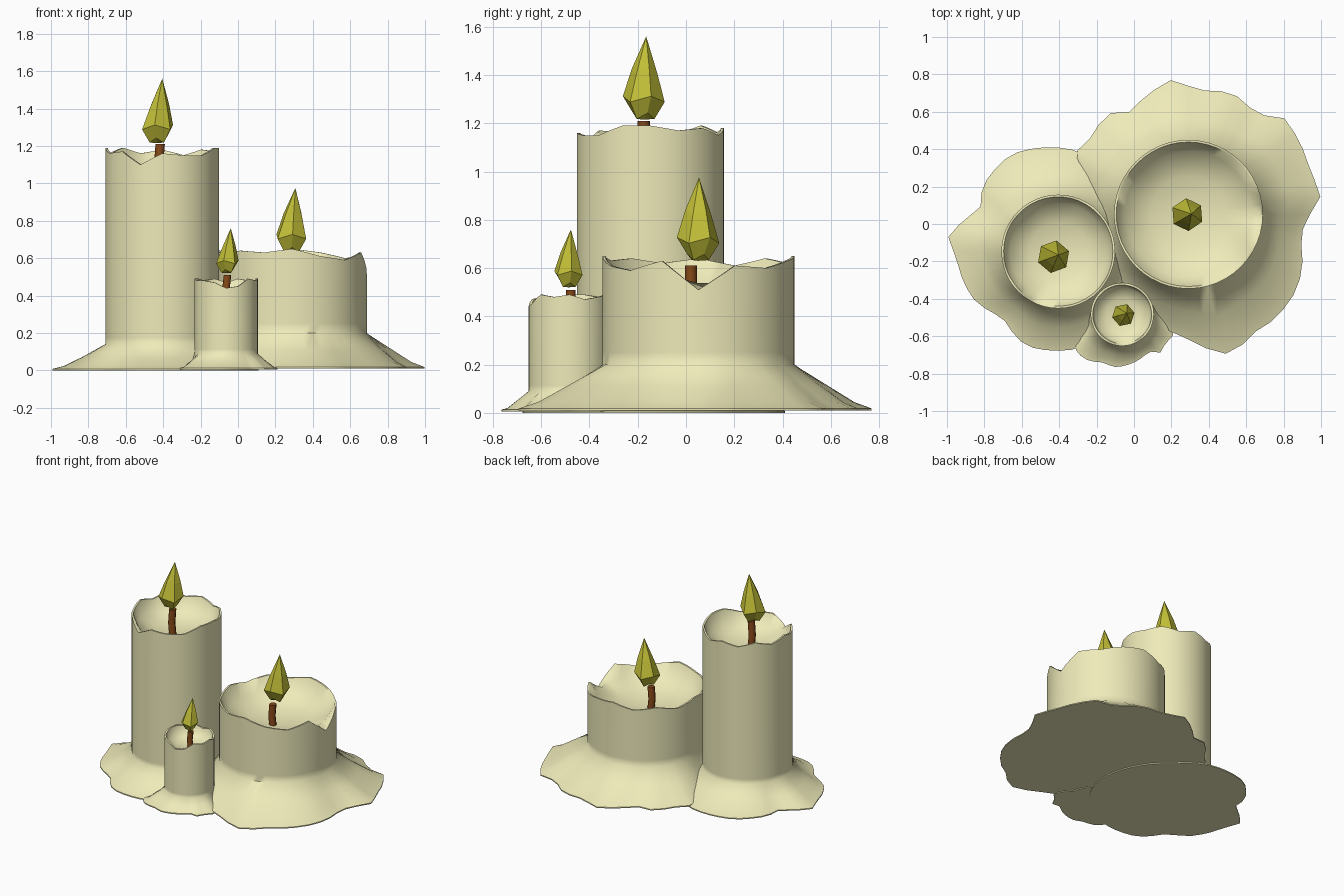
import bpy, bmesh, math

if "Cube" in bpy.data.objects:
    bpy.data.objects.remove(bpy.data.objects["Cube"])

SEG = 48


def material(name, color):
    m = bpy.data.materials.new(name)
    m.diffuse_color = (*color, 1)
    m.use_nodes = True
    m.node_tree.nodes["Principled BSDF"].inputs["Base Color"].default_value = m.diffuse_color
    return m


WAX = material("wax", (0.86, 0.83, 0.49))
WICK = material("wick", (0.25, 0.07, 0.01))
FLAME = material("flame", (0.56, 0.54, 0.04))


def lofted(name, rings, bottom, top, mat, smooth):
    """Skin a stack of closed rings and fan both ends to a point."""
    bm = bmesh.new()
    loops = [[bm.verts.new(p) for p in r] for r in rings]
    n = len(loops[0])
    lo, hi = bm.verts.new(bottom), bm.verts.new(top)
    for i in range(n):
        j = (i + 1) % n
        for a, b in zip(loops, loops[1:]):
            bm.faces.new((a[i], a[j], b[j], b[i]))
        bm.faces.new((lo, loops[0][j], loops[0][i]))
        bm.faces.new((hi, loops[-1][i], loops[-1][j]))
    bmesh.ops.recalc_face_normals(bm, faces=bm.faces)
    me = bpy.data.meshes.new(name)
    bm.to_mesh(me)
    bm.free()
    me.materials.append(mat)
    ob = bpy.data.objects.new(name, me)
    bpy.context.collection.objects.link(ob)
    if smooth:
        bpy.ops.object.select_all(action='DESELECT')
        ob.select_set(True)
        bpy.context.view_layer.objects.active = ob
        bpy.ops.object.shade_smooth_by_angle(angle=math.radians(60))
    return ob


def polar_radii(outline, cx, cy):
    """Distance from the centre to the puddle outline at every segment angle."""
    pts = sorted((math.atan2(y - cy, x - cx) % math.tau, math.hypot(x - cx, y - cy))
                 for x, y in outline)
    pts = [(pts[-1][0] - math.tau, pts[-1][1])] + pts + [(pts[0][0] + math.tau, pts[0][1])]
    out = []
    for i in range(SEG):
        a = math.tau * i / SEG
        for (a0, r0), (a1, r1) in zip(pts, pts[1:]):
            if a0 <= a <= a1:
                out.append(r0 + (r1 - r0) * (a - a0) / max(a1 - a0, 1e-6))
                break
    return out


def candle(name, cx, cy, r, z0, flare, floor, rim, outline):
    spread = polar_radii(outline, cx, cy)
    step = SEG / len(rim)
    tops = []
    for i in range(SEG):
        k, f = int(i / step), (i / step) % 1
        tops.append(rim[k] * (1 - f) + rim[(k + 1) % len(rim)] * f)

    def ring(radius, height):
        out = []
        for i in range(SEG):
            a = math.tau * i / SEG
            rr, z = radius(i), height(i)
            out.append((cx + rr * math.cos(a), cy + rr * math.sin(a), z))
        return out

    def skirt(t):
        return lambda i: r + (spread[i] - r) * t

    rings = [
        # melted puddle
        ring(skirt(1), lambda i: z0),
        ring(skirt(1), lambda i: z0 + 0.008),
        ring(skirt(0.78), lambda i: z0 + flare * 0.17),
        ring(skirt(0.45), lambda i: z0 + flare * 0.5),
        ring(skirt(0), lambda i: flare),
        # wall and jagged rim
        ring(lambda i: r, lambda i: flare * 1.25),
        ring(lambda i: r, lambda i: tops[i]),
        ring(lambda i: r - 0.012, lambda i: tops[i]),
        # hollow bowl
        ring(lambda i: r * 0.85, lambda i: floor + 0.22 * r),
        ring(lambda i: r * 0.5, lambda i: floor + 0.07 * r),
    ]
    lofted(name, rings, (cx, cy, z0), (cx, cy, floor), WAX, True)


def wick(name, x, y, r, z0, z1):
    rings = [[(x + dx + r * math.cos(math.tau * i / 8), y + r * math.sin(math.tau * i / 8), z)
              for i in range(8)] for z, dx in ((z0, 0.006), ((z0 + z1) / 2, -0.004), (z1, 0.004))]
    lofted(name, rings, (x, y, z0), (x, y, z1), WICK, True)


def flame(name, x, y, z, s, lean, turn):
    rings = []
    for rr, h, k in ((0.045, 0.015, 0), (0.088, 0.085, 0), (0.054, 0.2, 0.4)):
        rings.append([(x + lean[0] * k + s * rr * math.cos(turn + math.tau * i / 6),
                       y + lean[1] * k + s * rr * math.sin(turn + math.tau * i / 6),
                       z + s * (h + 0.012 * (-1) ** i)) for i in range(6)])
    lofted(name, rings, (x, y, z), (x + lean[0], y + lean[1], z + s * 0.345), FLAME, False)


# wax bodies with their puddle outlines
candle("tall_candle", -0.405, -0.147, 0.304, 0.0, 0.14, 1.02,
       [1.19, 1.17, 1.18, 1.15, 1.18, 1.16, 1.19, 1.16,
        1.19, 1.16, 1.17, 1.10, 1.16, 1.15, 1.15, 1.19],
       [(-1.0, -0.08), (-0.95, -0.17), (-0.86, -0.40), (-0.70, -0.50), (-0.58, -0.65),
        (-0.32, -0.67), (-0.15, -0.58), (0.04, -0.42), (0.11, -0.2), (0.05, 0.05),
        (-0.12, 0.25), (-0.30, 0.39), (-0.42, 0.41), (-0.66, 0.37), (-0.81, 0.20),
        (-0.82, 0.08)])
candle("wide_candle", 0.291, 0.052, 0.398, 0.01, 0.2, 0.45,
       [0.51, 0.61, 0.60, 0.63, 0.65, 0.62, 0.64, 0.61,
        0.64, 0.62, 0.64, 0.63, 0.65, 0.61, 0.59, 0.63],
       [(1.0, 0.13), (0.94, 0.29), (0.80, 0.57), (0.65, 0.58), (0.58, 0.67), (0.47, 0.71),
        (0.33, 0.71), (0.22, 0.78), (0.06, 0.68), (-0.02, 0.60), (-0.14, 0.59),
        (-0.24, 0.45), (-0.31, 0.385), (-0.29, 0.21), (-0.2, 0.03), (-0.2, -0.2),
        (-0.08, -0.42), (0.08, -0.53), (0.25, -0.59), (0.40, -0.67), (0.53, -0.70),
        (0.62, -0.59), (0.75, -0.51), (0.87, -0.35), (0.90, -0.23), (0.89, -0.08),
        (0.91, 0.02)])
candle("small_candle", -0.063, -0.483, 0.169, 0.005, 0.09, 0.39,
       [0.49, 0.47, 0.48, 0.49, 0.47, 0.49, 0.48, 0.49,
        0.49, 0.48, 0.48, 0.47, 0.44, 0.45, 0.49, 0.48],
       [(0.14, -0.46), (0.22, -0.58), (0.165, -0.64), (0.14, -0.69), (0.08, -0.68),
        (0.02, -0.73), (-0.11, -0.765), (-0.16, -0.74), (-0.27, -0.72), (-0.32, -0.66),
        (-0.26, -0.55), (-0.26, -0.42), (-0.16, -0.29), (-0.03, -0.28), (0.09, -0.35)])

# wicks
wick("tall_wick", -0.42, -0.175, 0.025, 1.0, 1.21)
wick("wide_wick", 0.27, 0.02, 0.025, 0.43, 0.61)
wick("small_wick", -0.06, -0.477, 0.02, 0.37, 0.51)

# flames
flame("tall_flame", -0.43, -0.175, 1.215, 1.0, (0.025, 0.01), 0.35)
flame("wide_flame", 0.285, 0.05, 0.63, 1.0, (0.022, 0.004), 0.6)
flame("small_flame", -0.057, -0.487, 0.52, 0.695, (0.018, 0.01), 0.2)
